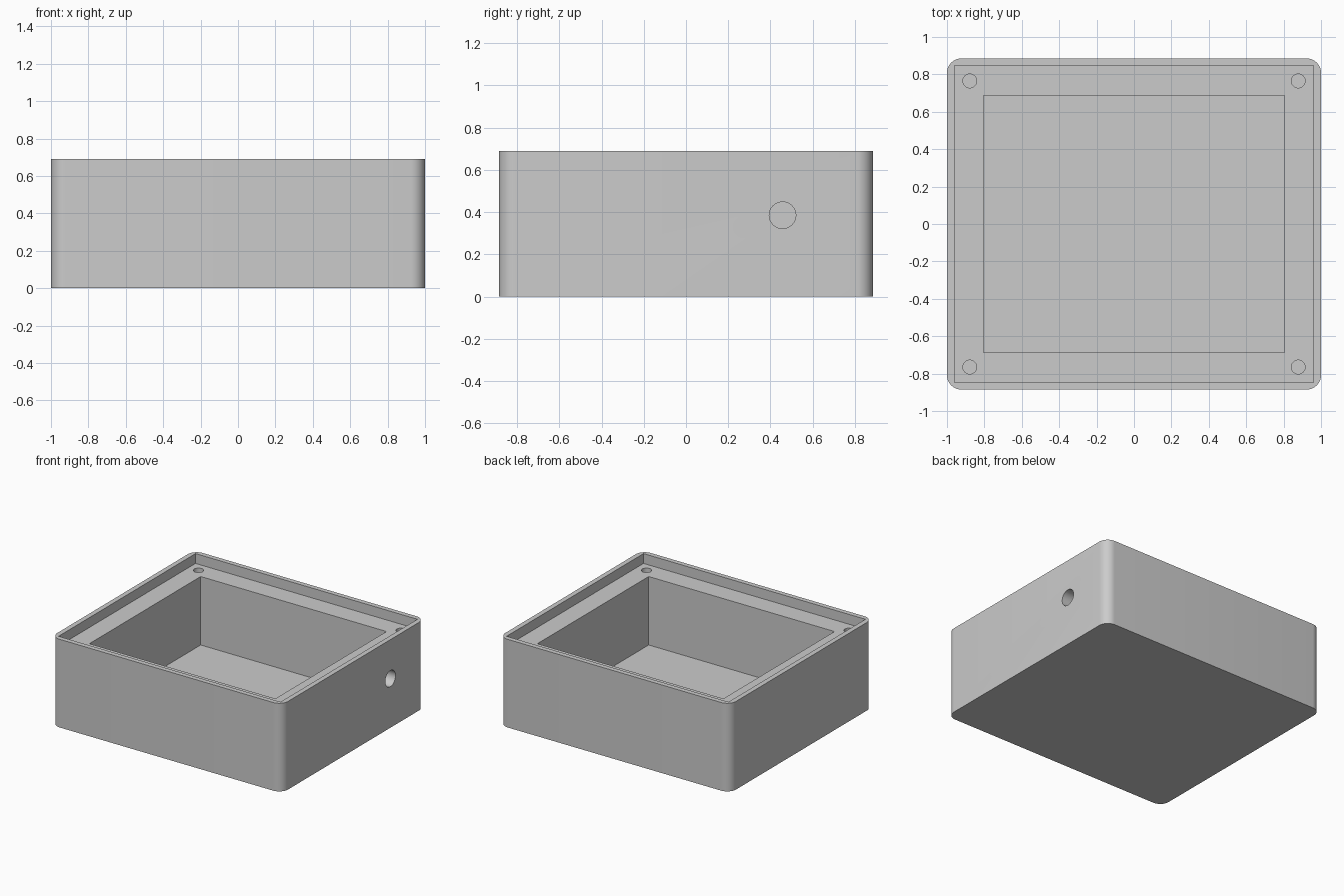
import bpy, bmesh, math
from mathutils import Matrix, Vector

if "Cube" in bpy.data.objects:
    bpy.data.objects.remove(bpy.data.objects["Cube"])

HX, HY, H = 1.0, 0.885, 0.69      # outer half sizes and height
LEDGE, FLOOR = 0.613, 0.077       # ledge level and floor level

grey = bpy.data.materials.new("light grey")
grey.diffuse_color = (0.6, 0.6, 0.6, 1)
grey.use_nodes = True
grey.node_tree.nodes["Principled BSDF"].inputs["Base Color"].default_value = grey.diffuse_color


def make(name, bm):
    bmesh.ops.recalc_face_normals(bm, faces=bm.faces)
    mesh = bpy.data.meshes.new(name)
    bm.to_mesh(mesh)
    bm.free()
    mesh.materials.append(grey)
    obj = bpy.data.objects.new(name, mesh)
    bpy.context.collection.objects.link(obj)
    return obj


def block(name, hx, hy, z0, z1, radius=0):
    bm = bmesh.new()
    bmesh.ops.create_cube(bm, size=1, matrix=Matrix.Translation((0, 0, (z0 + z1) / 2))
                          @ Matrix.Diagonal((2 * hx, 2 * hy, z1 - z0, 1)))
    if radius:  # round only the upright edges
        upright = [e for e in bm.edges if abs(e.verts[0].co.z - e.verts[1].co.z) > 0.1]
        bmesh.ops.bevel(bm, geom=upright, offset=radius, segments=10, profile=0.5,
                        affect='EDGES')
    return make(name, bm)


def rod(name, centre, radius, length, rotation=Matrix()):
    bm = bmesh.new()
    bmesh.ops.create_cone(bm, cap_ends=True, segments=40, radius1=radius, radius2=radius,
                          depth=length, matrix=Matrix.Translation(Vector(centre)) @ rotation)
    return make(name, bm)


# Enclosure body with rounded upright corners
body = block("enclosure_body", HX, HY, 0, H, 0.077)

# Lid recess, main cavity, cable hole and screw holes
cutters = [
    block("lid_recess_cutter", 0.961, 0.847, LEDGE, H + 0.1),
    block("cavity_cutter", 0.805, 0.688, FLOOR, H + 0.2),
    rod("cable_hole_cutter", (0.95, 0.457, 0.385), 0.063, 0.5,
        Matrix.Rotation(math.pi / 2, 4, 'Y')),
]
for sx in (-1, 1):
    for sy in (-1, 1):
        cutters.append(rod("screw_hole_cutter", (sx * 0.878, sy * 0.765, 0.45), 0.037, 0.4))

bpy.context.view_layer.objects.active = body
body.select_set(True)
for cutter in cutters:
    mod = body.modifiers.new("cut", 'BOOLEAN')
    mod.operation = 'DIFFERENCE'
    mod.solver = 'EXACT'
    mod.object = cutter
    bpy.ops.object.modifier_apply(modifier=mod.name)
    bpy.data.objects.remove(cutter)

bpy.ops.object.shade_smooth_by_angle(angle=math.radians(30))
